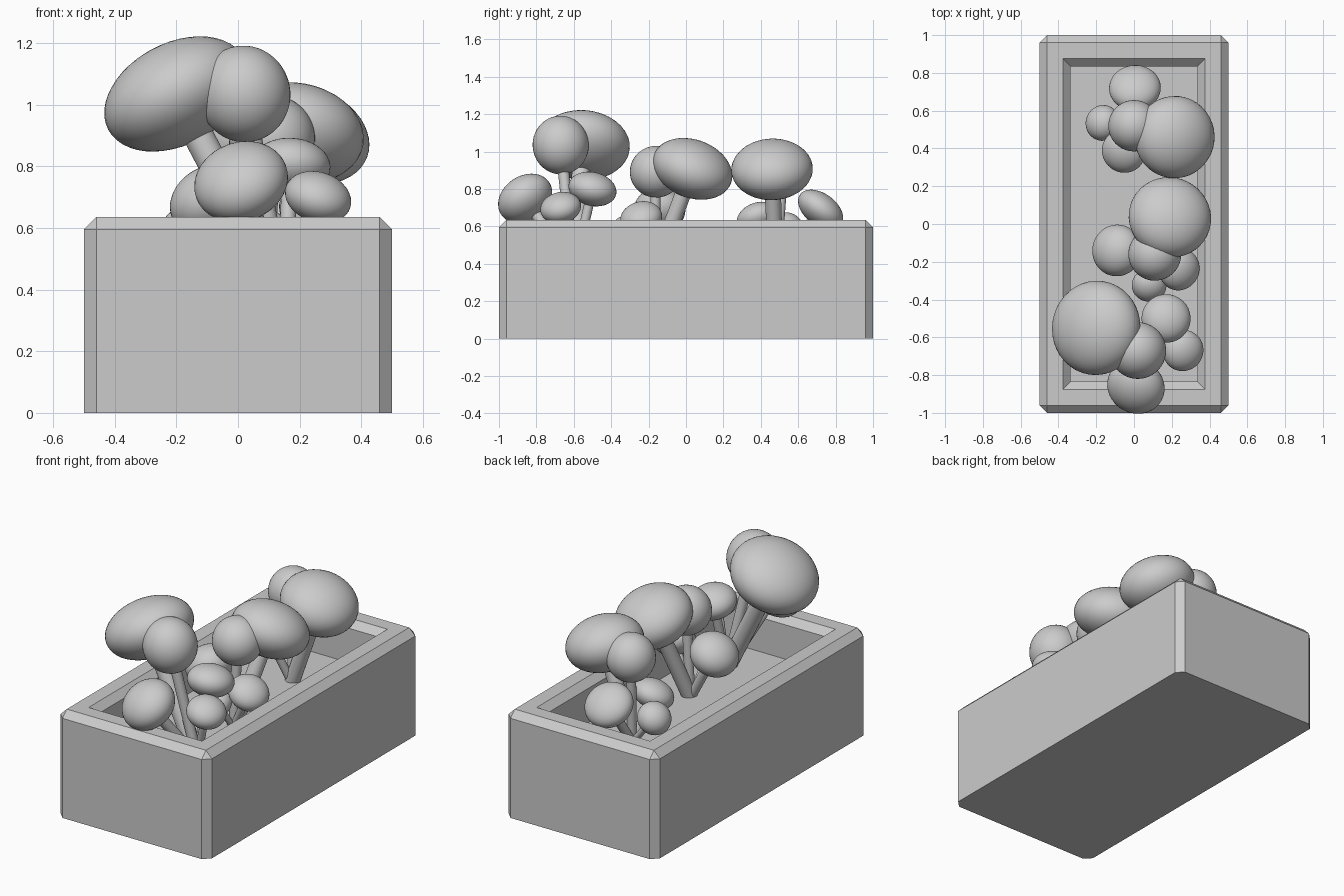
import bpy, bmesh
from mathutils import Vector

if "Cube" in bpy.data.objects:
    bpy.data.objects.remove(bpy.data.objects["Cube"])

SOIL_Z = 0.39


def add_object(name, bm, smooth=False):
    me = bpy.data.meshes.new(name)
    bm.normal_update()
    for f in bm.faces:
        f.smooth = smooth and len(f.verts) < 5
    bm.to_mesh(me)
    bm.free()
    ob = bpy.data.objects.new(name, me)
    bpy.context.collection.objects.link(ob)
    return ob


# Planter box: open-topped box with chamfered rim and corners
def make_planter():
    bm = bmesh.new()
    # outer shell as stacked loops: chamfered plan below, plain rectangles above
    def octagon(x, y, c, z):
        pts = [(x, -y + c), (x, y - c), (x - c, y), (-x + c, y),
               (-x, y - c), (-x, -y + c), (-x + c, -y), (x - c, -y)]
        return [bm.verts.new((px, py, z)) for px, py in pts]

    def rect(x, y, z):
        return [bm.verts.new(p) for p in ((x, -y, z), (x, y, z), (-x, y, z), (-x, -y, z))]

    low, high = octagon(0.5, 1, 0.04, 0), octagon(0.5, 1, 0.04, 0.595)
    bm.faces.new(low[::-1])
    for i in range(8):
        j = (i + 1) % 8
        bm.faces.new((low[i], low[j], high[j], high[i]))
    # outer top chamfer with triangular corners
    rim = rect(0.46, 0.96, 0.635)
    for i in range(4):
        j = (i + 1) % 4
        a, b, c = high[2 * i], high[2 * i + 1], high[(2 * i + 2) % 8]
        bm.faces.new((a, b, rim[j], rim[i]))
        bm.faces.new((b, c, rim[j]))
    # rim top, inner chamfer, inner wall
    for x, y, z in ((0.375, 0.875, 0.635), (0.335, 0.835, 0.595), (0.335, 0.835, SOIL_Z)):
        nxt = rect(x, y, z)
        for i in range(4):
            j = (i + 1) % 4
            bm.faces.new((rim[i], rim[j], nxt[j], nxt[i]))
        rim = nxt
    bm.faces.new(rim)
    bmesh.ops.recalc_face_normals(bm, faces=bm.faces[:])
    add_object("planter_box", bm)


# Mushroom: tapered stem leaning from the cluster base, flattened cap along it
def make_mushroom(name, base, centre, radius, half_height):
    base, centre = Vector(base), Vector(centre)
    axis = centre - base
    rot = axis.to_track_quat('Z', 'Y')

    bm = bmesh.new()
    bmesh.ops.create_cone(bm, cap_ends=True, segments=24, radius1=radius * 0.19,
                          radius2=radius * 0.2, depth=axis.length)
    stem = add_object(name + "_stem", bm, smooth=True)
    stem.location = (base + centre) / 2

    bm = bmesh.new()
    bmesh.ops.create_uvsphere(bm, u_segments=40, v_segments=24, radius=1)
    bmesh.ops.scale(bm, vec=(radius, radius, half_height), verts=bm.verts)
    cap = add_object(name + "_cap", bm, smooth=True)
    cap.location = centre
    for ob in (stem, cap):
        ob.rotation_mode = 'QUATERNION'
        ob.rotation_quaternion = rot


# Clusters: base point, then caps as (x, y, z, radius, half height)
clusters = {
    "front": ((0.15, -0.60), [
        (-0.20, -0.55, 1.035, 0.25, 0.165),
        (0.02, -0.67, 1.035, 0.15, 0.157),
        (0.01, -0.86, 0.75, 0.155, 0.116),
        (0.26, -0.67, 0.70, 0.11, 0.08),
        (0.17, -0.50, 0.80, 0.13, 0.09)]),
    "middle": ((0.09, -0.17), [
        (0.19, 0.035, 0.908, 0.22, 0.153),
        (0.11, -0.16, 0.892, 0.14, 0.138),
        (-0.09, -0.14, 0.69, 0.137, 0.11),
        (0.24, -0.24, 0.645, 0.113, 0.08),
        (0.08, -0.325, 0.58, 0.092, 0.075)]),
    "back": ((0.02, 0.48), [
        (0.215, 0.46, 0.905, 0.218, 0.156),
        (0.00, 0.52, 0.90, 0.136, 0.138),
        (0.005, 0.72, 0.69, 0.137, 0.085),
        (-0.055, 0.385, 0.645, 0.117, 0.08),
        (-0.165, 0.535, 0.586, 0.095, 0.085)]),
}

make_planter()
for key, (base, caps) in clusters.items():
    for n, (x, y, z, r, h) in enumerate(caps, 1):
        make_mushroom(f"{key}_mushroom_{n}", (*base, SOIL_Z - 0.02), (x, y, z), r, h)
